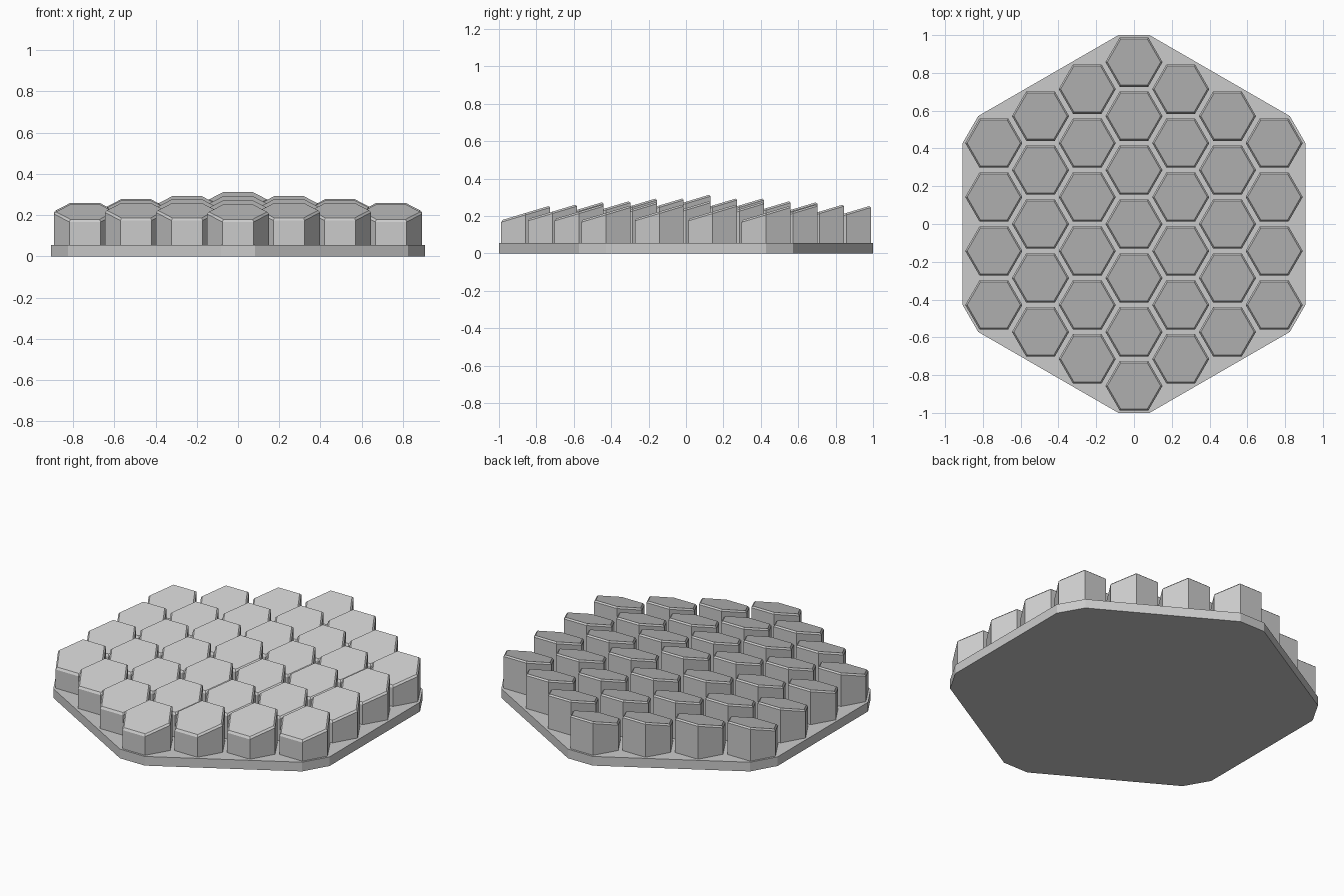
import bpy, bmesh
from math import cos, sin, radians, sqrt, hypot
from mathutils import Vector

cube = bpy.data.objects.get("Cube")
if cube:
    bpy.data.objects.remove(cube, do_unlink=True)

APOTHEM = 1 / 7                 # seven cells across the depth
RADIUS = APOTHEM * 2 / sqrt(3)
BASE_TOP = 0.055
COLUMN_RADIUS = 0.151
RIM_INSET, RIM_RISE = 0.01, 0.01
SLOPE = 0.3

grey = bpy.data.materials.new("stone_grey")
grey.use_nodes = True
colour = (0.6, 0.6, 0.6, 1)
grey.diffuse_color = colour
grey.node_tree.nodes["Principled BSDF"].inputs["Base Color"].default_value = colour


def hexagon(x, y, r):
    return [(x + r * cos(radians(60 * k)), y + r * sin(radians(60 * k))) for k in range(6)]


def finish(bm, name):
    bmesh.ops.recalc_face_normals(bm, faces=bm.faces)
    mesh = bpy.data.meshes.new(name)
    bm.to_mesh(mesh)
    bm.free()
    mesh.materials.append(grey)
    obj = bpy.data.objects.new(name, mesh)
    bpy.context.collection.objects.link(obj)


# Cell centres of the honeycomb
cells = []
for col in range(-3, 4):
    count = 7 - abs(col)
    for row in range(count):
        cells.append((col * 1.5 * RADIUS, (2 * row - count + 1) * APOTHEM))

# Flat honeycomb base plate
bm = bmesh.new()
for x, y in cells:
    bm.faces.new([bm.verts.new((px, py, 0)) for px, py in hexagon(x, y, RADIUS)])
bmesh.ops.remove_doubles(bm, verts=bm.verts, dist=0.001)
bmesh.ops.dissolve_faces(bm, faces=bm.faces[:], use_verts=True)
lifted = bmesh.ops.extrude_face_region(bm, geom=bm.faces[:], use_keep_orig=True)["geom"]
bmesh.ops.translate(bm, vec=Vector((0, 0, BASE_TOP)),
                    verts=[v for v in lifted if isinstance(v, bmesh.types.BMVert)])
finish(bm, "base_plate")

# Columns with slanted, chamfered tops, lower toward the outside
for number, (x, y) in enumerate(cells, 1):
    height = 0.266 - 0.07 * hypot(x, y)
    bm = bmesh.new()
    rings = []
    for r, rise in ((COLUMN_RADIUS, None), (COLUMN_RADIUS, 0), (COLUMN_RADIUS - RIM_INSET, RIM_RISE)):
        rings.append([bm.verts.new((px, py, BASE_TOP if rise is None
                                    else height + rise + SLOPE * (py - y)))
                      for px, py in hexagon(x, y, r)])
    for low, high in zip(rings, rings[1:]):
        for k in range(6):
            n = (k + 1) % 6
            bm.faces.new((low[k], low[n], high[n], high[k]))
    bm.faces.new(rings[0][::-1])
    bm.faces.new(rings[-1])
    finish(bm, f"column_{number:02d}")
